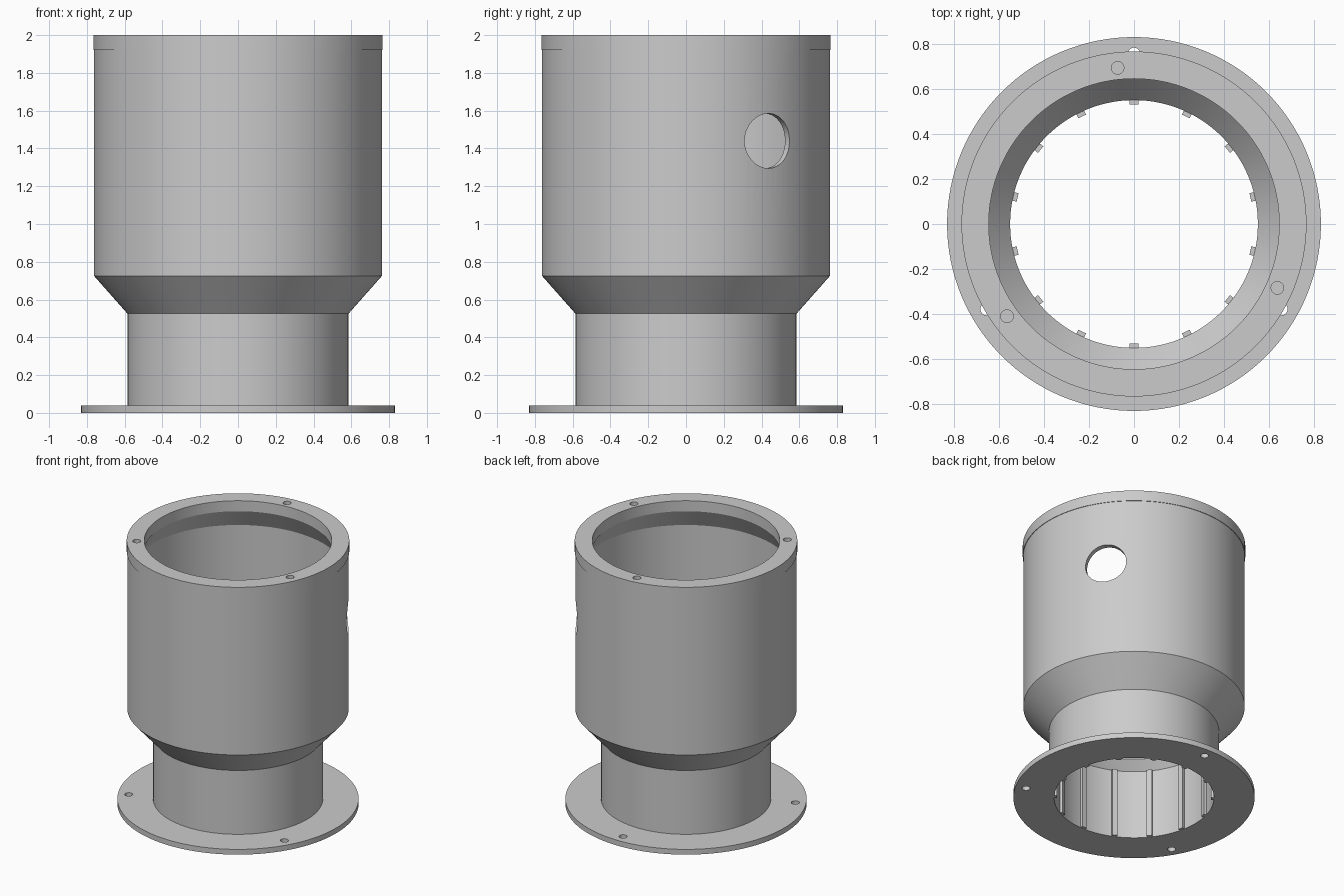
import bpy, bmesh, math
from mathutils import Matrix, Vector

if "Cube" in bpy.data.objects:
    bpy.data.objects.remove(bpy.data.objects["Cube"], do_unlink=True)

SEGMENTS = 128

grey = bpy.data.materials.new("plain grey")
grey.use_nodes = True
colour = (0.6, 0.6, 0.6, 1)
grey.diffuse_color = colour
grey.node_tree.nodes["Principled BSDF"].inputs["Base Color"].default_value = colour


def finish(name, bm):
    bmesh.ops.recalc_face_normals(bm, faces=bm.faces)
    mesh = bpy.data.meshes.new(name)
    bm.to_mesh(mesh)
    bm.free()
    mesh.materials.append(grey)
    obj = bpy.data.objects.new(name, mesh)
    bpy.context.collection.objects.link(obj)
    return obj


def lathe(name, profile):
    """Revolve a closed (radius, height) outline around z."""
    bm = bmesh.new()
    verts = [bm.verts.new((r, 0, z)) for r, z in profile]
    edges = [bm.edges.new((v, verts[i - 1])) for i, v in enumerate(verts)]
    bmesh.ops.spin(bm, geom=verts + edges, cent=(0, 0, 0), axis=(0, 0, 1),
                   angle=math.tau, steps=SEGMENTS, use_merge=True)
    bmesh.ops.remove_doubles(bm, verts=bm.verts, dist=1e-5)
    return finish(name, bm)


def polar(radius, degrees, z):
    a = math.radians(degrees)
    return Vector((radius * math.cos(a), radius * math.sin(a), z))


def drill(target, centre, radius, depth, axis=(0, 0, 1), sides=32):
    """Cut a round hole centred at a point along an axis."""
    bm = bmesh.new()
    turn = Vector(axis).to_track_quat("Z", "Y").to_matrix().to_4x4()
    bmesh.ops.create_cone(bm, cap_ends=True, segments=sides, radius1=radius,
                          radius2=radius, depth=depth,
                          matrix=Matrix.Translation(centre) @ turn)
    cutter = finish("hole_cutter", bm)
    cutter.hide_render = True
    mod = target.modifiers.new("hole", "BOOLEAN")
    mod.operation = "DIFFERENCE"
    mod.solver = "EXACT"
    mod.object = cutter
    bpy.context.view_layer.objects.active = target
    bpy.ops.object.modifier_apply(modifier=mod.name)
    bpy.data.objects.remove(cutter, do_unlink=True)


# Hollow body: flange, neck, flared shoulder, wide barrel and top lip
body = lathe("housing_body", [
    (0.55, 0), (0.83, 0), (0.83, 0.04), (0.585, 0.04), (0.585, 0.525),
    (0.762, 0.725), (0.762, 1.92), (0.766, 1.92), (0.766, 2),
    (0.645, 2), (0.645, 1.92), (0.722, 1.78), (0.722, 0.725), (0.55, 0.525)])

# Mounting holes through the flange and blind screw holes in the lip
for k in range(3):
    drill(body, polar(0.755, 90 + 120 * k, 0.02), 0.028, 0.1)
    drill(body, polar(0.697, 96 + 120 * k, 2), 0.028, 0.16)

# Round port through the barrel wall
drill(body, polar(0.74, 35, 1.44), 0.145, 0.3, polar(1, 35, 0), 64)

# Grip ribs lining the neck
bm = bmesh.new()
for k in range(14):
    angle = math.tau * k / 14 + math.pi / 2
    place = (Matrix.Rotation(angle, 4, "Z") @ Matrix.Translation((0.543, 0, 0.2625))
             @ Matrix.Diagonal((0.026, 0.038, 0.523, 1)))
    bmesh.ops.create_cube(bm, size=1, matrix=place)
finish("neck_ribs", bm)

# Smooth curved walls, keep rims crisp
bpy.ops.object.select_all(action="DESELECT")
body.select_set(True)
bpy.context.view_layer.objects.active = body
bpy.ops.object.shade_smooth_by_angle(angle=math.radians(25))
